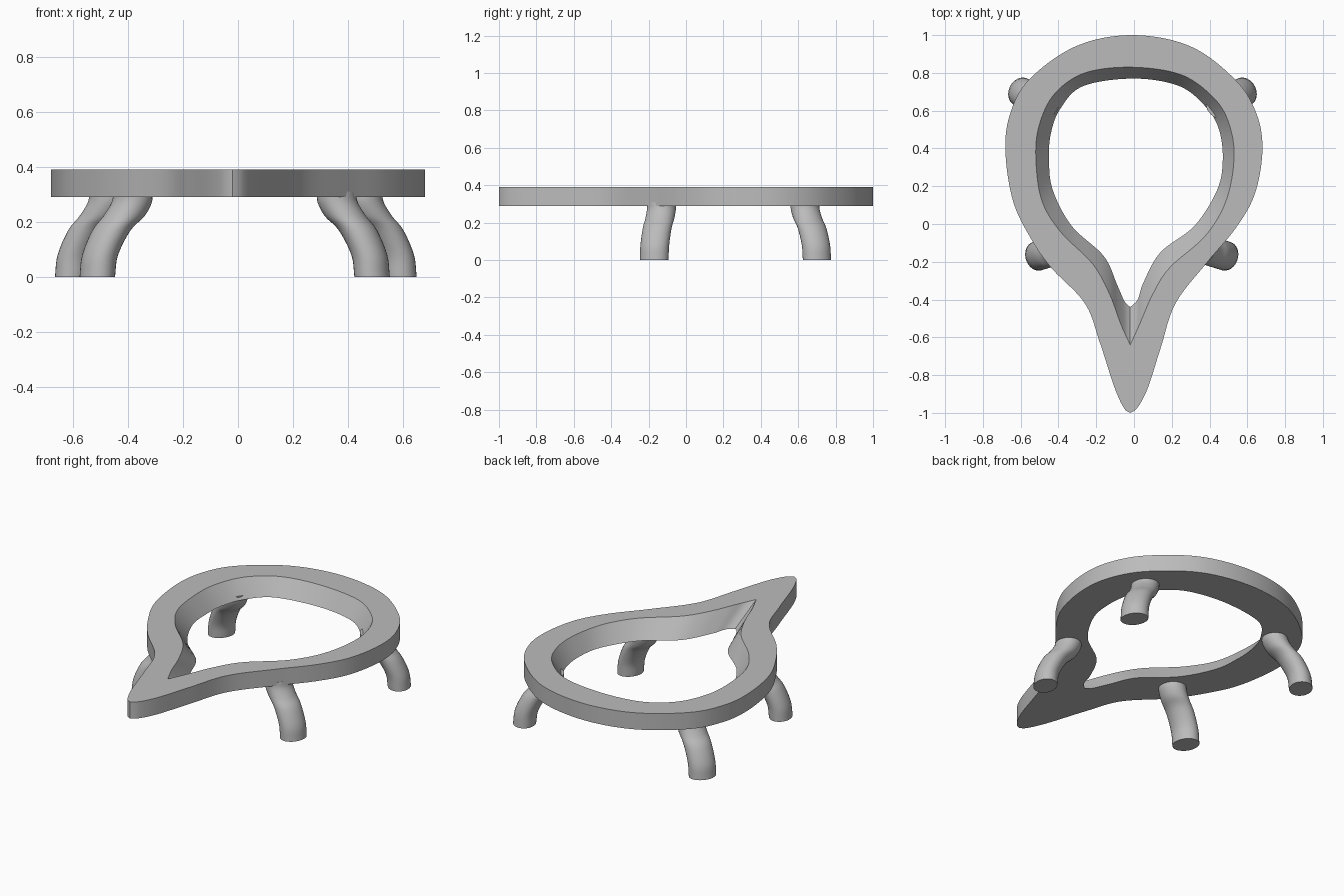
import bpy
import bmesh
from math import cos, sin, tau, atan2, radians
from mathutils import Vector

cube = bpy.data.objects.get("Cube")
if cube:
    bpy.data.objects.remove(cube)

grey = bpy.data.materials.new("plain grey")
grey.use_nodes = True
COLOR = (0.5, 0.5, 0.5, 1)
grey.diffuse_color = COLOR
grey.node_tree.nodes["Principled BSDF"].inputs["Base Color"].default_value = COLOR


def smooth_path(points, steps, closed=False):
    """Curve running smoothly through the given points."""
    pts = [Vector(p) for p in points]
    count = len(pts)

    def at(i):
        if closed:
            return pts[i % count]
        if i < 0:
            return pts[0] * 2 - pts[1]
        if i >= count:
            return pts[-1] * 2 - pts[-2]
        return pts[i]

    path = []
    for i in range(count if closed else count - 1):
        a, b, c, d = (at(i + k) for k in (-1, 0, 1, 2))
        for s in range(steps):
            t = s / steps
            path.append(b + (c - a) * t / 2
                        + (a * 2 - b * 5 + c * 4 - d) * t * t / 2
                        + (b * 3 - a - c * 3 + d) * t * t * t / 2)
    if not closed:
        path.append(pts[-1])
    return path


def finish(bm, name, angle):
    bmesh.ops.recalc_face_normals(bm, faces=bm.faces)
    mesh = bpy.data.meshes.new(name)
    bm.to_mesh(mesh)
    bm.free()
    mesh.materials.append(grey)
    obj = bpy.data.objects.new(name, mesh)
    bpy.context.collection.objects.link(obj)
    bpy.ops.object.select_all(action="DESELECT")
    obj.select_set(True)
    bpy.context.view_layer.objects.active = obj
    bpy.ops.object.shade_smooth_by_angle(angle=radians(angle))
    return obj


def bridge(bm, low, high):
    n = len(low)
    for i in range(n):
        j = (i + 1) % n
        bm.faces.new((low[i], low[j], high[j], high[i]))


# Teardrop outlines, from the front tip round the +x side to the back and home
OUTER = [(-.02, -1), (.06, -.9), (.14, -.66), (.22, -.42), (.39, -.2),
         (.54, -.02), (.64, .16), (.68, .39), (.65, .58), (.54, .76),
         (.3, .94), (-.01, 1), (-.31, .94), (-.56, .76), (-.66, .57),
         (-.68, .37), (-.64, .12), (-.55, -.07), (-.44, -.23),
         (-.26, -.42), (-.18, -.63), (-.09, -.9)]
RIM = [(-.02, -.64), (.03, -.53), (.1, -.37), (.19, -.23), (.38, -.06),
       (.49, .13), (.53, .36), (.5, .54), (.42, .67), (.25, .79),
       (-.01, .83), (-.26, .8), (-.42, .69), (-.5, .53), (-.52, .36),
       (-.49, .13), (-.39, -.04), (-.22, -.21), (-.13, -.37),
       (-.07, -.53), (-.02, -.64)]
FLOOR = [(-.02, -.44), (.02, -.4), (.05, -.31), (.14, -.15), (.32, -.01),
         (.44, .18), (.47, .34), (.45, .5), (.38, .62), (.24, .73),
         (0, .77), (-.27, .73), (-.39, .61), (-.44, .48), (-.45, .34),
         (-.43, .18), (-.33, -.01), (-.16, -.17), (-.09, -.32),
         (-.05, -.41), (-.02, -.44)]


def resample(path, count):
    """Even spacing along a closed outline."""
    loop = path + [path[0]]
    lengths = [0]
    for a, b in zip(loop, loop[1:]):
        lengths.append(lengths[-1] + (b - a).length)
    out, k = [], 0
    for i in range(count):
        target = lengths[-1] * i / count
        while lengths[k + 1] <= target:
            k += 1
        t = (target - lengths[k]) / (lengths[k + 1] - lengths[k])
        out.append(loop[k].lerp(loop[k + 1], t))
    return out


# Ring: upright outer wall, sloping inner wall
BOTTOM, TOP, COUNT = .29, .39, 192
outer = resample(smooth_path(OUTER, 12, closed=True), COUNT)
rim = resample(smooth_path(RIM, 12)[:-1], COUNT)
floor = resample(smooth_path(FLOOR, 12)[:-1], COUNT)
bm = bmesh.new()
loops = [[bm.verts.new((p.x, p.y, z)) for p in line]
         for line, z in ((outer, BOTTOM), (outer, TOP), (rim, TOP), (floor, BOTTOM))]
for k in range(len(loops)):
    bridge(bm, loops[k], loops[(k + 1) % len(loops)])
finish(bm, "teardrop_ring", 35)


# Legs: oval sections following an S-shaped path from the foot to the ring
STATIONS = [(0, 0, .063), (.08, .08, .064), (.17, .4, .069),
            (.22, .74, .075), (.27, .96, .073), (.31, 1, .07)]


def make_leg(name, foot, head):
    foot, head = Vector(foot), Vector(head)
    turn = atan2(foot.y - head.y, foot.x - head.x)
    bm = bmesh.new()
    rings = []
    for z, shift, radial in smooth_path(STATIONS, 5):
        centre = foot.lerp(head, shift)
        ring = []
        for i in range(32):
            a = tau * i / 32
            u, v = radial * cos(a), .078 * sin(a)
            ring.append(bm.verts.new((centre.x + u * cos(turn) - v * sin(turn),
                                      centre.y + u * sin(turn) + v * cos(turn), z)))
        rings.append(ring)
    for low, high in zip(rings, rings[1:]):
        bridge(bm, low, high)
    bm.faces.new(rings[0])
    bm.faces.new(rings[-1])
    finish(bm, name, 40)


for side, s in (("left", 1), ("right", -1)):
    make_leg("front_leg_" + side, (s * .5 - .012, -.17), (s * .37 - .012, -.13))
    make_leg("back_leg_" + side, (s * .592 - .008, .7), (s * .46 - .008, .635))
